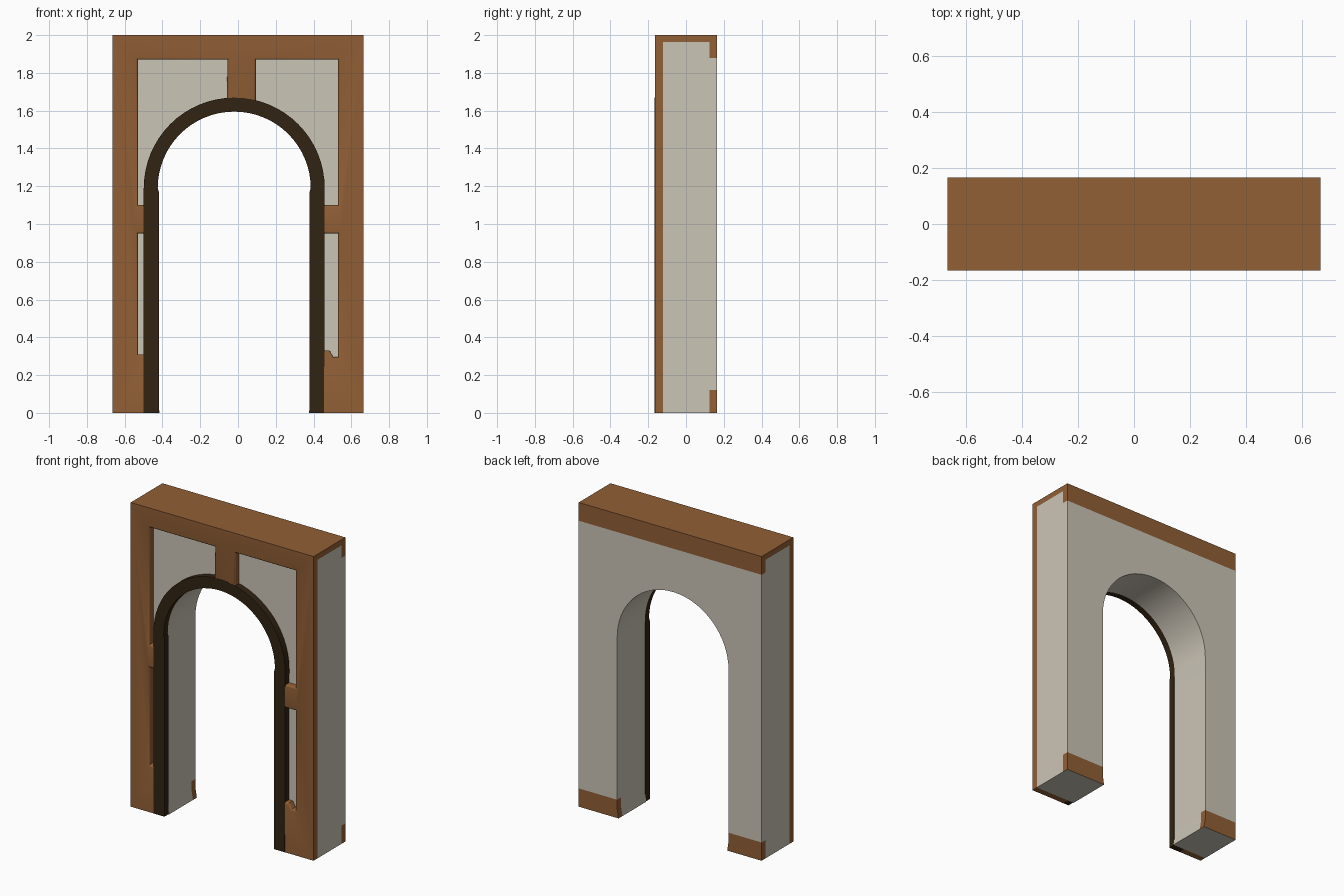
import bpy, bmesh, math

if "Cube" in bpy.data.objects:
    bpy.data.objects.remove(bpy.data.objects["Cube"], do_unlink=True)

HALF_W, HEIGHT = 0.665, 2.0
FRONT, PANEL, BACK = -0.165, -0.123, 0.165
ARCH_X, SPRING = -0.02, 1.19


def material(name, color):
    m = bpy.data.materials.new(name)
    m.use_nodes = True
    m.diffuse_color = (*color, 1)
    m.node_tree.nodes["Principled BSDF"].inputs["Base Color"].default_value = (*color, 1)
    return m


timber = material("timber brown", (0.285, 0.115, 0.037))
plaster = material("warm plaster", (0.60, 0.555, 0.47))
dark_wood = material("dark wood", (0.032, 0.017, 0.006))


def arc(radius, steps=32):
    """Half circle from left spring point over to the right one."""
    return [(ARCH_X - radius * math.cos(math.pi * i / steps),
             SPRING + radius * math.sin(math.pi * i / steps)) for i in range(steps + 1)]


def extrude_profile(outline, y0, y1):
    """Prism from an outline in x and z, reaching from y0 to y1."""
    bm = bmesh.new()
    face = bm.faces.new([bm.verts.new((x, y0, z)) for x, z in outline])
    solid = bmesh.ops.extrude_face_region(bm, geom=[face], use_keep_orig=True)
    moved = [g for g in solid["geom"] if isinstance(g, bmesh.types.BMVert)]
    bmesh.ops.translate(bm, verts=moved, vec=(0, y1 - y0, 0))
    bmesh.ops.recalc_face_normals(bm, faces=bm.faces)
    return bm


def finish(bm, name, materials, angle=30):
    mesh = bpy.data.meshes.new(name)
    bm.to_mesh(mesh)
    bm.free()
    for m in materials:
        mesh.materials.append(m)
    obj = bpy.data.objects.new(name, mesh)
    bpy.context.collection.objects.link(obj)
    bpy.ops.object.select_all(action='DESELECT')
    obj.select_set(True)
    bpy.context.view_layer.objects.active = obj
    bpy.ops.object.shade_smooth_by_angle(angle=math.radians(angle))
    return obj


# Plaster wall with the arched opening, slightly flared at its feet
R_IN = 0.405
FLARE = 0.395
wall_outline = [(-HALF_W, 0), (-HALF_W, HEIGHT), (HALF_W, HEIGHT), (HALF_W, 0),
                (ARCH_X + FLARE, 0), (ARCH_X + R_IN, 0.06)]
wall_outline += arc(R_IN)[::-1]
wall_outline += [(ARCH_X - R_IN, 0.06), (ARCH_X - FLARE, 0)]
bm = extrude_profile(wall_outline, PANEL, BACK)

# Cut the wall where the timber edging at the top and back begins
SKIRT, BEAM, CAP, BACK_TRIM = 0.12, 1.88, 1.963, 0.125
cuts = [((0, 0, z), (0, 0, 1)) for z in (SKIRT, BEAM, CAP)] + [((0, BACK_TRIM, 0), (0, 1, 0))]
for co, no in cuts:
    bmesh.ops.bisect_plane(bm, geom=bm.verts[:] + bm.edges[:] + bm.faces[:],
                           plane_co=co, plane_no=no)
for f in bm.faces:
    c = f.calc_center_median()
    back_edge = c.y > BACK_TRIM and (c.z < SKIRT or c.z > BEAM)
    f.material_index = int((back_edge or c.z > CAP) and f.normal.z > -0.9)
finish(bm, "wall", [plaster, timber])

# Timber frame on the front, notched around the plaster panels
frame_outline = [
    (-HALF_W, 0), (-HALF_W, HEIGHT), (HALF_W, HEIGHT), (HALF_W, 0), (0.42, 0),
    # lower panel on the left
    (0.42, 0.33), (0.485, 0.33), (0.505, 0.295), (0.53, 0.295), (0.53, 0.95), (0.42, 0.95),
    # upper panel on the left
    (0.42, 1.10), (0.53, 1.10), (0.53, 1.87), (0.095, 1.87), (0.095, 1.63),
    # upper panel on the right
    (-0.06, 1.63), (-0.055, 1.87), (-0.53, 1.87), (-0.53, 1.10), (-0.46, 1.10),
    # lower panel on the right
    (-0.46, 0.95), (-0.53, 0.95), (-0.53, 0.31), (-0.46, 0.31), (-0.46, 0)]
bm = extrude_profile(frame_outline, FRONT, PANEL)
soft = [e for e in bm.edges
        if all(v.co.y < FRONT + 0.001 and abs(v.co.x) < HALF_W - 0.01 and v.co.z > 0.01
               for v in e.verts)]
bmesh.ops.bevel(bm, geom=soft, offset=0.012, segments=3, profile=0.5,
                affect='EDGES', clamp_overlap=True)
finish(bm, "front_frame", [timber], 40)

# Dark wooden trim around the opening
R_OUT, LEG_IN = 0.479, 0.399
trim_outline = [(ARCH_X - R_OUT, 0)] + arc(R_OUT) + [(ARCH_X + R_OUT - 0.003, 0),
                                                     (ARCH_X + LEG_IN, 0),
                                                     (ARCH_X + LEG_IN, SPRING - 0.02)]
trim_outline += arc(R_IN)[::-1] + [(ARCH_X - LEG_IN, SPRING - 0.02), (ARCH_X - LEG_IN, 0)]
bm = extrude_profile(trim_outline, FRONT - 0.001, PANEL)
finish(bm, "arch_trim", [dark_wood])
